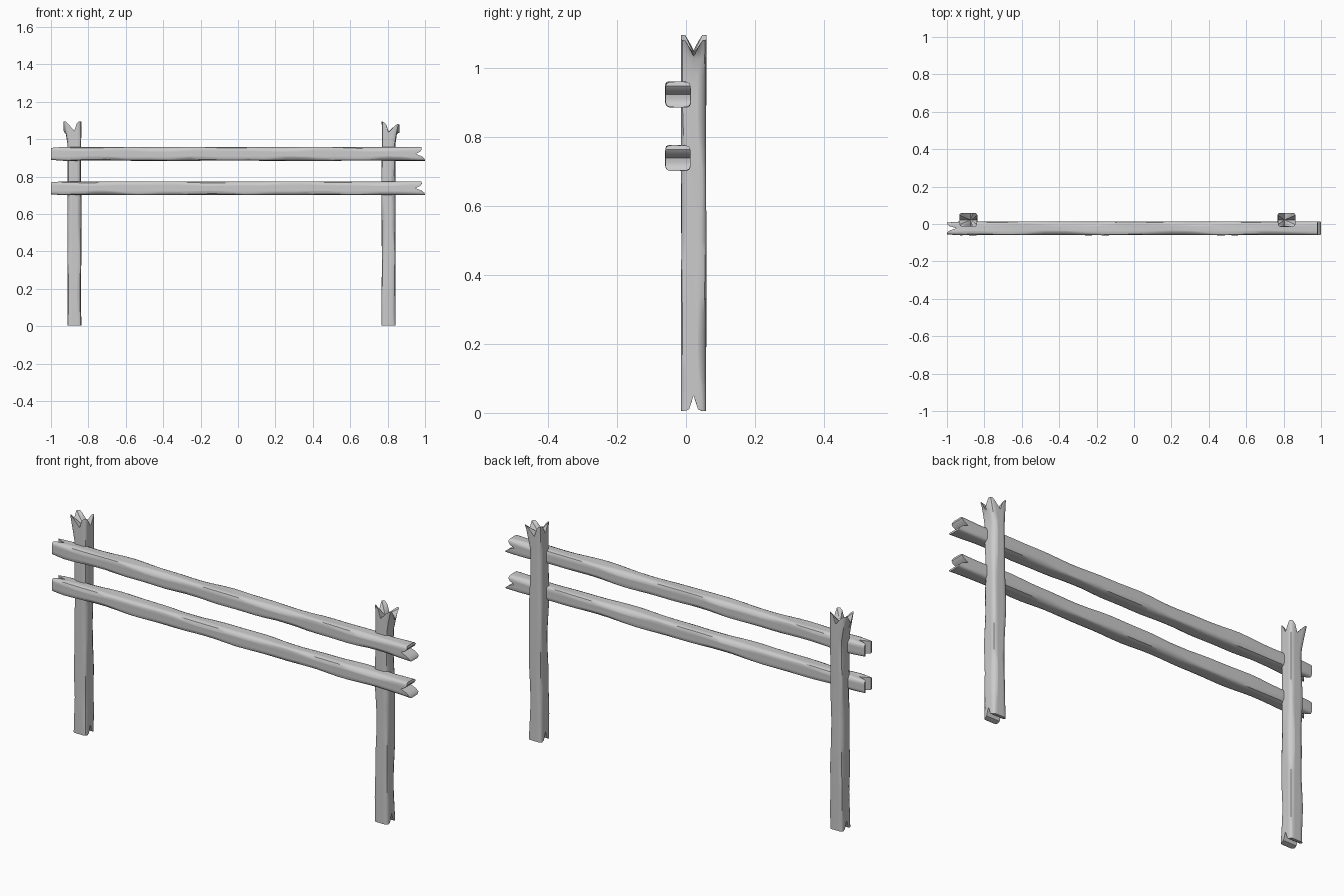
import bpy, bmesh, math, random
from mathutils import Vector

cube = bpy.data.objects.get("Cube")
if cube:
    bpy.data.objects.remove(cube)

wood = bpy.data.materials.new("weathered_grey_wood")
wood.use_nodes = True
GREY = (0.6, 0.6, 0.6, 1)
wood.diffuse_color = GREY
bsdf = wood.node_tree.nodes["Principled BSDF"]
bsdf.inputs["Base Color"].default_value = GREY
bsdf.inputs["Roughness"].default_value = 0.8

N = 24  # points around a log


def section(cuts):
    """Square of half-width 1 with four separately hewn corners."""
    pts = []
    for k, c in enumerate(cuts):
        side = [(1, -.35), (1, 0), (1, .35),
                (1, 1 - c), (1 - .32 * c, 1 - .32 * c), (1 - c, 1)]
        for u, v in side:
            for _ in range(k):
                u, v = -v, u
            pts.append((u, v))
    return pts


def notch(u, v, cuts):
    """How far a V-shaped split pulls an end point back into the log."""
    depth = 0
    for axis, deep, half in cuts:
        depth = max(depth, deep * max(0, 1 - abs((u, v)[axis]) / half))
    return depth


def log(name, place, start, stop, half, start_cuts, stop_cuts, seed,
        tilt=(0, 0), flare=0, taper=1.0):
    """Loft a rough-hewn log; place maps (u, v, t) to a position."""
    rng = random.Random(seed)
    waves = [[(rng.uniform(8, 12), rng.uniform(0, 6.28)),
              (rng.uniform(17, 25), rng.uniform(0, 6.28))] for _ in range(4)]
    length = stop - start
    count = round(length / .06)
    inner = [start + .07 + (length - .14) * i / count for i in range(count + 1)]
    stations = [start, start + .03] + inner + [stop - .03, stop]
    bm = bmesh.new()
    rings = []
    for j, t in enumerate(stations):
        edge = min(1, min(t - start, stop - t) / .15)
        cuts = []
        for (f1, p1), (f2, p2) in waves:
            c = .46 + .17 * math.sin(f1 * t + p1) + .09 * math.sin(f2 * t + p2)
            cuts.append(.3 + (min(.64, c) - .3) * edge)
        ring = []
        for u, v in section(cuts):
            w = half * (1 + .025 * math.sin(9 * t + seed + 2 * u) - .02)
            pull = 0
            if j < 2:
                w *= taper + (1 - taper) * j / 2
            if j == 0:
                pull = notch(u, v, start_cuts)
            elif j == len(stations) - 1:
                pull = -notch(u, v, stop_cuts) - tilt[0] * (1 + u) - tilt[1] * (1 + v)
            elif j == 1:
                pull = .7 * notch(u, v, start_cuts)
            elif j == len(stations) - 2:
                pull = -.7 * notch(u, v, stop_cuts)
            # split fibres bend outwards near a flared top
            bend = max(0, 1 - (stop - t) / .11) * .022 if v * flare > .2 else 0
            ring.append(bm.verts.new(place(u * w, v * w + flare * bend, t + pull)))
        rings.append(ring)
    for a, b in zip(rings, rings[1:]):
        for i in range(N):
            k = (i + 1) % N
            bm.faces.new((a[i], a[k], b[k], b[i]))
    # end grain: a fan for a cross split, otherwise a folded strip
    for ring, cuts, t, sign in ((rings[0], start_cuts, start, 1),
                                (rings[-1], stop_cuts, stop, -1)):
        if len(cuts) > 1:
            mid = bm.verts.new(place(0, 0, t + sign * cuts[0][1] * 1.2))
            for i in range(N):
                bm.faces.new((ring[i], ring[(i + 1) % N], mid))
        else:
            off = 6 * cuts[0][0]
            for i in range(1, 13):
                loop = [i, i + 1, 1 - i, 2 - i]
                vs = list(dict.fromkeys(ring[(q + off) % N] for q in loop))
                bm.faces.new(vs)
    bmesh.ops.recalc_face_normals(bm, faces=bm.faces)
    mesh = bpy.data.meshes.new(name)
    bm.to_mesh(mesh)
    bm.free()
    mesh.materials.append(wood)
    obj = bpy.data.objects.new(name, mesh)
    bpy.context.collection.objects.link(obj)
    bpy.ops.object.select_all(action='DESELECT')
    obj.select_set(True)
    bpy.context.view_layer.objects.active = obj
    bpy.ops.object.shade_smooth_by_angle(angle=math.radians(40))


# upright posts with cross-split, splayed tops and a split foot
for name, x, side, seed in (("right_post", -.875, -1, 3), ("left_post", .805, 1, 8)):
    log(name, lambda u, v, t, x=x: Vector((x + v, .022 + u, t)),
        .005, 1.095, .037, [(0, .045, .4)], [(0, .045, .65), (1, .05, .45)],
        seed, tilt=(0, .008 * side if side > 0 else 0), flare=side)

# horizontal rails, split sideways at one end and level at the other
for name, z, seed in (("upper_rail", .922, 5), ("lower_rail", .738, 12)):
    log(name, lambda u, v, t, z=z: Vector((t, -.023 + u, z + v)),
        -1.0, 1.0, .037, [(0, .05, .5)], [(1, .04, .5)],
        seed, tilt=(0, .01), taper=.86)
